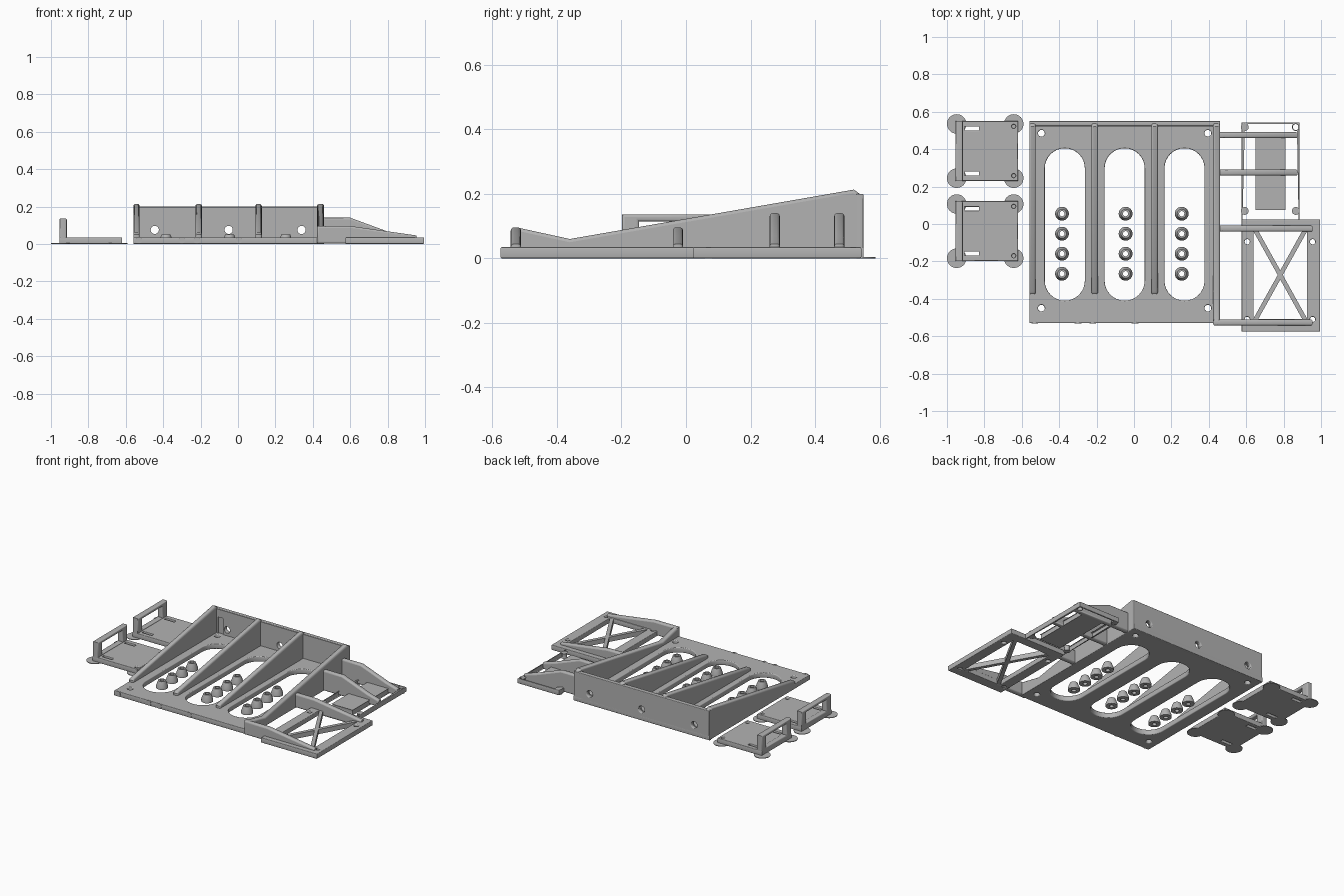
import bpy, bmesh, math
from mathutils import Matrix, Vector

cube = bpy.data.objects.get("Cube")
if cube:
    bpy.data.objects.remove(cube)

gray = bpy.data.materials.new("plain_gray")
gray.use_nodes = True
COLOR = (0.45, 0.45, 0.45, 1)
gray.diffuse_color = COLOR
gray.node_tree.nodes["Principled BSDF"].inputs["Base Color"].default_value = COLOR

# Drawing planes: columns give the world direction of local x, y and depth
PLANES = {
    "z": Matrix(((1, 0, 0), (0, 1, 0), (0, 0, 1))),
    "y": Matrix(((1, 0, 0), (0, 0, -1), (0, 1, 0))),
    "x": Matrix(((0, 0, 1), (1, 0, 0), (0, 1, 0))),
}


def rect(x0, x1, y0, y1):
    return [(x0, y0), (x1, y0), (x1, y1), (x0, y1)]


def circle(x, y, r, n=20):
    return [(x + r * math.cos(math.tau * i / n), y + r * math.sin(math.tau * i / n))
            for i in range(n)]


def stadium(x, y0, y1, r, n=16):
    top = [(x + r * math.cos(math.pi * i / n), y1 - r + r * math.sin(math.pi * i / n))
           for i in range(n + 1)]
    low = [(x - r * math.cos(math.pi * i / n), y0 + r - r * math.sin(math.pi * i / n))
           for i in range(n + 1)]
    return top + low


def finish(name, mesh):
    obj = bpy.data.objects.new(name, mesh)
    bpy.context.collection.objects.link(obj)
    mesh.materials.clear()
    mesh.materials.append(gray)
    bpy.ops.object.select_all(action='DESELECT')
    obj.select_set(True)
    bpy.context.view_layer.objects.active = obj
    bpy.ops.object.shade_smooth_by_angle(angle=math.radians(35))
    return obj


def slab(name, outlines, axis, lo, hi, edge=0.0):
    """Extrude an outline with holes between lo and hi along an axis, rounding its edges."""
    curve = bpy.data.curves.new(name + "_curve", 'CURVE')
    curve.dimensions = '2D'
    curve.fill_mode = 'BOTH'
    for points in outlines:
        spline = curve.splines.new('POLY')
        spline.points.add(len(points) - 1)
        for p, (x, y) in zip(spline.points, points):
            p.co = (x, y, 0, 1)
        spline.use_cyclic_u = True
    curve.extrude = (hi - lo) / 2 - edge
    curve.bevel_depth = edge
    curve.bevel_resolution = 2
    curve.offset = -edge
    temp = bpy.data.objects.new(name + "_temp", curve)
    bpy.context.collection.objects.link(temp)
    graph = bpy.context.evaluated_depsgraph_get()
    mesh = bpy.data.meshes.new_from_object(temp.evaluated_get(graph))
    bpy.data.objects.remove(temp)
    turn = PLANES[axis]
    middle = (lo + hi) / 2 * (-1 if axis == "y" else 1)
    mesh.transform(turn.to_4x4() @ Matrix.Translation(Vector((0, 0, middle))))
    return finish(name, mesh)


def standoff(name, x, y):
    """Hollow tapered boss, spun from a closed wall section."""
    bm = bmesh.new()
    section = [(0.014, 0), (0.037, 0), (0.037, 0.015), (0.024, 0.05), (0.014, 0.05)]
    n = 24
    rings = [[bm.verts.new((x + r * math.cos(math.tau * i / n),
                            y + r * math.sin(math.tau * i / n), z)) for i in range(n)]
             for r, z in section]
    for a, b in zip(rings, rings[1:] + rings[:1]):
        for i in range(n):
            j = (i + 1) % n
            bm.faces.new((a[i], a[j], b[j], b[i]))
    bmesh.ops.recalc_face_normals(bm, faces=bm.faces)
    mesh = bpy.data.meshes.new(name)
    bm.to_mesh(mesh)
    bm.free()
    finish(name, mesh)


T = 0.035  # plate thickness

# Main plate with long slots and corner screw holes
slots = [stadium(x, -0.41, 0.405, 0.107) for x in (-0.37, -0.05, 0.27)]
screws = [circle(x, y, 0.018) for x in (-0.495, 0.395) for y in (-0.45, 0.485)]
slab("base_plate", [rect(-0.56, 0.46, -0.53, 0.55)] + slots + screws, "z", 0, T, 0.005)

# Back wall: solid sheet plus a front skin with screw clearance recesses
ports = [circle(x, 0.075, 0.022) for x in (-0.445, -0.05, 0.34)]
slab("back_wall", [rect(-0.56, 0.46, 0, 0.2)] + ports, "y", 0.526, 0.55, 0.005)
recesses = [rect(x - 0.02, x + 0.02, 0.03, 0.145) for x in (-0.495, 0.395)]
slab("back_wall_skin", [rect(-0.55, 0.45, 0.005, 0.198)] + ports + recesses, "y", 0.519, 0.527)

# Sloping ribs and the full length side wall
rib = [(-0.375, 0.003), (0.545, 0.003), (0.545, 0.195), (0.52, 0.213), (-0.36, 0.06), (-0.375, 0.05)]
for i, x in enumerate((-0.543, -0.21, 0.11)):
    slab(f"rib_{i + 1}", [rib], "x", x - 0.017, x + 0.017, 0.01)
side = [(-0.53, 0.003), (0.545, 0.003), (0.545, 0.195), (0.52, 0.213),
        (-0.36, 0.06), (-0.52, 0.095), (-0.53, 0.09)]
slab("side_wall", [side], "x", 0.423, 0.46, 0.01)

# Tapered standoffs inside the slots
for i, x in enumerate((-0.385, -0.045, 0.255)):
    for j in range(4):
        standoff(f"standoff_{i + 1}_{j + 1}", x, 0.055 - 0.107 * j)

# Small round studs on the front edge
for i, x in enumerate((-0.53, -0.3, -0.22, 0.005)):
    slab(f"front_stud_{i + 1}", [circle(x, 0.02, 0.018)], "y", -0.533, -0.52)

# Front side tray with cross brace
holes = [circle(x, y, 0.014) for x in (0.605, 0.955) for y in (-0.51, -0.095)]
slab("front_tray", [rect(0.575, 0.995, -0.575, 0.025), rect(0.64, 0.925, -0.507, -0.037)] + holes,
     "z", 0, T, 0.005)
for name, s in (("brace_a", 1), ("brace_b", -1)):
    a, b = Vector((0.782 - 0.135 * s, -0.515)), Vector((0.782 + 0.135 * s, -0.03))
    side_step = (b - a).orthogonal().normalized() * 0.012
    slab(name, [[a - side_step, a + side_step, b + side_step, b - side_step]], "z", 0.001, T - 0.002)

# Back side tray
holes = [circle(x, y, 0.016) for x in (0.592, 0.865) for y in (0.07, 0.518)]
slab("back_tray", [rect(0.575, 0.885, 0.02, 0.543), rect(0.655, 0.805, 0.08, 0.47)] + holes,
     "z", 0, T, 0.005)

# Arms joining the trays to the side wall
front_arm = [(0.423, 0.003), (0.955, 0.003), (0.955, 0.045), (0.78, 0.07), (0.6, 0.096), (0.423, 0.096)]
back_arm = [(0.44, 0.003), (0.875, 0.003), (0.875, 0.045), (0.79, 0.07), (0.6, 0.14), (0.44, 0.14)]
for i, y in enumerate((-0.527, -0.025)):
    slab(f"front_arm_{i + 1}", [front_arm], "y", y - 0.016, y + 0.016, 0.01)
for i, y in enumerate((0.275, 0.475)):
    slab(f"back_arm_{i + 1}", [back_arm], "y", y - 0.016, y + 0.016, 0.01)

# Two small separate brackets with thin corner pads
for tag, cy in (("front", -0.038), ("back", 0.39)):
    cuts = []
    for s in (-1, 1):
        slot_y = cy + 0.12 * s
        cuts.append(rect(-0.905, -0.83, slot_y - 0.01, slot_y + 0.01))
        cuts.append(circle(-0.643, cy + 0.132 * s, 0.011))
    slab(f"{tag}_bracket_plate", [rect(-0.955, -0.62, cy - 0.16, cy + 0.16)] + cuts, "z", 0, T, 0.005)
    slab(f"{tag}_bracket_wall", [rect(cy - 0.16, cy + 0.16, 0.003, 0.136),
                                 rect(cy - 0.107, cy + 0.107, 0.04, 0.115)],
         "x", -0.955, -0.915, 0.008)
    for i, (x, s) in enumerate(((-0.948, -1), (-0.948, 1), (-0.643, -1), (-0.643, 1))):
        slab(f"{tag}_pad_{i + 1}", [circle(x, cy + 0.145 * s, 0.052, 32)], "z", 0, 0.004)
